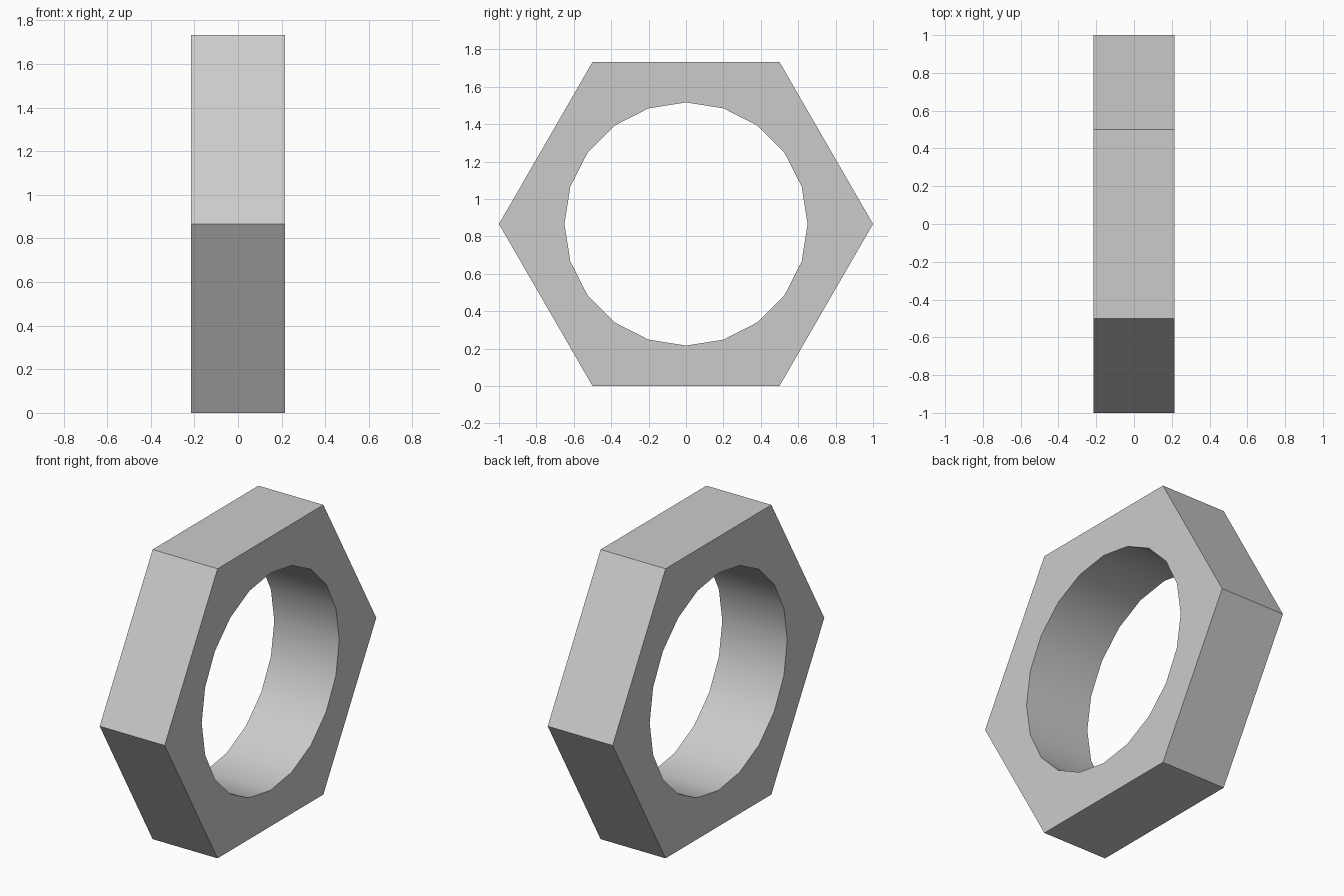
import bpy, bmesh
from math import sin, cos, pi, radians, sqrt

if "Cube" in bpy.data.objects:
    bpy.data.objects.remove(bpy.data.objects["Cube"])

HALF_WIDTH = 0.215
CENTRE_Z = sqrt(3) / 2


def ring(bm, radius, sides):
    """Closed loop of edges in the YZ plane, first corner on +y."""
    verts = [bm.verts.new((-HALF_WIDTH,
                           radius * cos(2 * pi * i / sides),
                           CENTRE_Z + radius * sin(2 * pi * i / sides)))
             for i in range(sides)]
    return [bm.edges.new((verts[i], verts[(i + 1) % sides])) for i in range(sides)]


# Hexagonal face with a 20-sided hole
bm = bmesh.new()
edges = ring(bm, 1.0, 6) + ring(bm, 0.65, 20)
bmesh.ops.triangle_fill(bm, use_beauty=True, edges=edges, normal=(-1, 0, 0))

# Thickness along x
result = bmesh.ops.extrude_face_region(bm, geom=bm.faces[:], use_keep_orig=True)
moved = [g for g in result["geom"] if isinstance(g, bmesh.types.BMVert)]
bmesh.ops.translate(bm, verts=moved, vec=(2 * HALF_WIDTH, 0, 0))
bmesh.ops.recalc_face_normals(bm, faces=bm.faces[:])

mesh = bpy.data.meshes.new("hex_nut")
bm.to_mesh(mesh)
bm.free()
nut = bpy.data.objects.new("hex_nut", mesh)
bpy.context.collection.objects.link(nut)

# Smooth bore, sharp outer corners
bpy.context.view_layer.objects.active = nut
nut.select_set(True)
bpy.ops.object.shade_smooth_by_angle(angle=radians(30))
